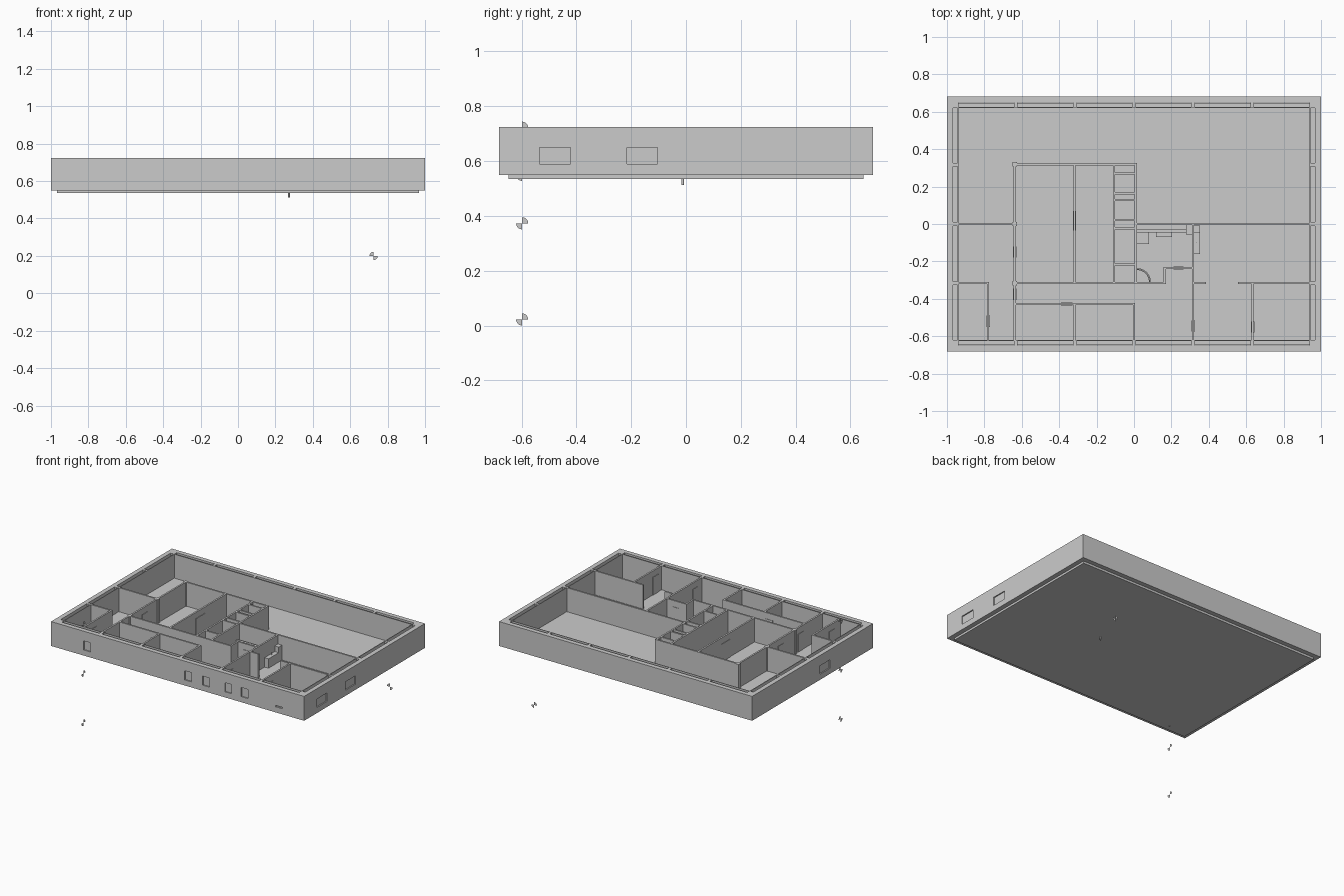
import bpy, bmesh
from math import cos, sin, pi

if "Cube" in bpy.data.objects:
    bpy.data.objects.remove(bpy.data.objects["Cube"])

BASE, FLOOR, TOP = 0.55, 0.553, 0.724
T = 0.012  # partition thickness


def finish(name, bm):
    bmesh.ops.recalc_face_normals(bm, faces=bm.faces[:])
    me = bpy.data.meshes.new(name)
    bm.to_mesh(me)
    bm.free()
    ob = bpy.data.objects.new(name, me)
    bpy.context.collection.objects.link(ob)
    return ob


def add_box(bm, x0, x1, y0, y1, z0, z1):
    vs = bmesh.ops.create_cube(bm, size=1)["verts"]
    for v in vs:
        v.co.x = x1 if v.co.x > 0 else x0
        v.co.y = y1 if v.co.y > 0 else y0
        v.co.z = z1 if v.co.z > 0 else z0


def boxes(name, items):
    bm = bmesh.new()
    for b in items:
        add_box(bm, *b)
    return finish(name, bm)


# floor slab with a drain pipe underneath
boxes("floor_slab", [(-0.967, 0.967, -0.648, 0.648, 0.535, FLOOR)])
bm = bmesh.new()
bmesh.ops.create_cone(bm, cap_ends=True, segments=16, radius1=0.005, radius2=0.005, depth=0.04)
bmesh.ops.translate(bm, verts=bm.verts[:], vec=(0.273, -0.012, 0.533))
finish("drain_pipe", bm)

# outer wall: room, wall cavities and shallow windows cut from one block
shell = boxes("outer_wall", [(-1, 1, -0.682, 0.682, BASE, TOP)])
cuts = [(-0.938, 0.938, -0.621, 0.621, 0.5, 0.8)]
for s in (-1, 1):
    for i in range(6):
        cx = -0.79 + i * 0.316
        y0, y1 = sorted((s * 0.626, s * 0.649))
        cuts.append((cx - 0.148, cx + 0.148, y0, y1, 0.5, 0.8))
    for cy in (-0.473, -0.16, 0.16, 0.473):
        x0, x1 = sorted((s * 0.943, s * 0.967))
        cuts.append((x0, x1, cy - 0.148, cy + 0.148, 0.5, 0.8))
D = 0.008
for x in (-0.715, 0.083, 0.225, 0.40, 0.53):
    cuts.append((x - 0.027, x + 0.027, -0.75, -0.682 + D, 0.59, 0.655))
cuts.append((0.775, 0.83, -0.75, -0.682 + D, 0.59, 0.60))
for s, y in ((1, -0.478), (1, -0.16), (-1, -0.14)):
    x0, x1 = sorted((s * 1.1, s * (1 - D)))
    cuts.append((x0, x1, y - 0.056, y + 0.056, 0.59, 0.65))
cutter = boxes("wall_cutter", cuts)
cutter.hide_render = True
mod = shell.modifiers.new("openings", "BOOLEAN")
mod.operation = "DIFFERENCE"
mod.solver = "EXACT"
mod.object = cutter
bpy.context.view_layer.objects.active = shell
bpy.ops.object.modifier_apply(modifier=mod.name)
bpy.data.objects.remove(cutter)


# partitions: (fixed coordinate, start, end)
def wall_x(x, y0, y1):
    return (x - T / 2, x + T / 2, y0, y1, FLOOR, TOP)


def wall_y(y, x0, x1):
    return (x0, x1, y - T / 2, y + T / 2, FLOOR, TOP)


boxes("partitions_lengthwise", [wall_y(*w) for w in (
    (0.32, -0.637, 0.016), (0, -0.938, -0.637), (0, 0.016, 0.938),
    (-0.316, -0.938, -0.775), (-0.316, -0.637, 0.17), (-0.235, 0.158, 0.322),
    (-0.316, 0.31, 0.385), (-0.316, 0.556, 0.938), (-0.428, -0.637, 0.006))])
boxes("partitions_crosswise", [wall_x(*w) for w in (
    (-0.637, -0.621, 0.326), (-0.318, -0.316, 0.32), (-0.78, -0.621, -0.316),
    (0.164, -0.322, -0.235), (0.316, -0.621, 0), (-0.318, -0.621, -0.428),
    (0, -0.621, -0.428), (0.634, -0.621, -0.316))])

# service core with shafts
boxes("core_walls", [wall_x(-0.107, -0.316, 0.32), wall_x(0.01, -0.316, 0.32)]
      + [wall_y(y, -0.107, 0.01) for y in (0.27, 0.165, 0.128, 0.021, -0.023, -0.217)])

# columns along the left corridor wall
boxes("columns", [(-0.649, -0.625, y - 0.012, y + 0.012, FLOOR, TOP) for y in (0.32, 0, -0.316)])

# door leaves standing slightly proud of the partitions
H = T / 2 + 0.003
doors = []
for x, y0, y1 in ((-0.637, -0.18, -0.12), (-0.637, -0.405, -0.345), (-0.318, -0.035, 0.07),
                  (-0.78, -0.55, -0.49), (0.316, -0.575, -0.515), (0.634, -0.58, -0.52)):
    doors.append((x - H, x + H, y0, y1, FLOOR, 0.68))
for y, x0, x1 in ((-0.428, -0.39, -0.33), (-0.235, 0.21, 0.265)):
    doors.append((x0, x1, y - H, y + H, FLOOR, 0.68))
boxes("doors", doors)

# washroom and kitchen fittings
boxes("washroom_ledge", [(0.016, 0.31, -0.045, -0.03, FLOOR, 0.62)])
boxes("washroom_cabinet", [(0.016, 0.08, -0.107, -0.045, FLOOR, 0.60)])
boxes("wash_basin", [(0.117, 0.203, -0.07, -0.045, 0.595, 0.61)])
boxes("cistern_box", [(0.278, 0.31, -0.055, -0.006, FLOOR, 0.64)])
boxes("kitchen_counter", [(0.322, 0.353, -0.16, -0.045, FLOOR, 0.62)])
boxes("tall_cupboard", [(0.322, 0.353, -0.045, -0.008, FLOOR, 0.66)])
boxes("tap", [(0.333, 0.337, -0.10, -0.096, 0.62, 0.635)])

# quarter-round shower: tray and curved screen
def arc(r, n=12):
    return [(0.016 + r * cos(pi / 2 * i / n), -0.31 + r * sin(pi / 2 * i / n)) for i in range(n + 1)]


def prism(name, pts, z0, z1):
    bm = bmesh.new()
    f = bm.faces.new([bm.verts.new((x, y, z0)) for x, y in pts])
    ext = bmesh.ops.extrude_face_region(bm, geom=[f], use_keep_orig=True)["geom"]
    for v in ext:
        if isinstance(v, bmesh.types.BMVert):
            v.co.z = z1
    finish(name, bm)


prism("shower_tray", [(0.016, -0.31)] + arc(0.074), FLOOR, 0.563)
prism("shower_screen", arc(0.07) + arc(0.064)[::-1], 0.563, 0.65)


# level marks: two opposite quarter discs
def level_mark(name, centre, axis, start):
    bm = bmesh.new()
    for a0 in (start, start + pi):
        pts = [(0, 0)] + [(0.022 * cos(a0 + pi / 2 * i / 8), 0.022 * sin(a0 + pi / 2 * i / 8)) for i in range(9)]
        vs = []
        for u, w in pts:
            off = (u, 0, w) if axis == "x" else (0, u, w)
            vs.append(bm.verts.new([c + o for c, o in zip(centre, off)]))
        bm.faces.new(vs)
    finish(name, bm)


for i, z in enumerate((0.022, 0.373, 0.55, 0.722)):
    level_mark(f"level_mark_{i + 1}", (-0.803, -0.598, z), "y", 0)
level_mark("level_mark_rear", (0.725, 0.678, 0.2), "x", pi / 2)
